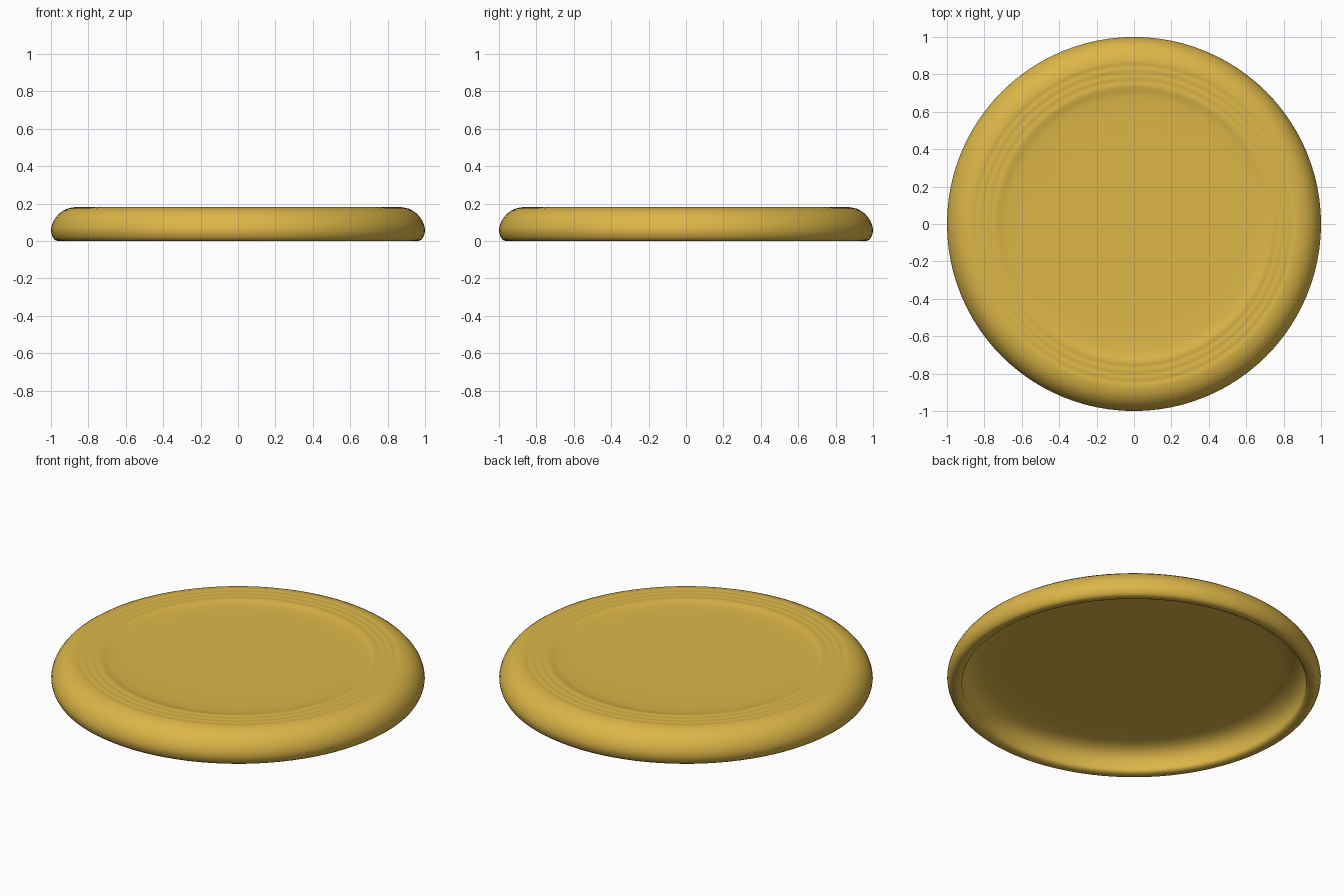
import bpy, bmesh, math

if "Cube" in bpy.data.objects:
    bpy.data.objects.remove(bpy.data.objects["Cube"])

SEGMENTS = 96

# half cross-section (radius, height), from top centre round the rim to underside centre
dish = [(0.0, 0.164), (0.25, 0.1645), (0.45, 0.166), (0.6, 0.168), (0.68, 0.171), (0.71, 0.175), (0.722, 0.179)]

# fine concentric grip ridges on the shoulder
ridges = []
for i in range(4):
    r = 0.735 + i * 0.04
    ridges += [(r, 0.181), (r + 0.01, 0.182), (r + 0.02, 0.181), (r + 0.03, 0.1795)]

rim = [(0.89, 0.1785), (0.912, 0.173), (0.935, 0.162), (0.957, 0.146), (0.975, 0.125),
       (0.988, 0.104), (0.996, 0.082), (1.0, 0.06), (0.998, 0.042), (0.992, 0.024),
       (0.983, 0.009), (0.972, 0.002), (0.96, 0.0), (0.942, 0.001), (0.928, 0.007), (0.921, 0.018)]
inside = [(0.921, 0.035), (0.918, 0.06), (0.908, 0.085), (0.89, 0.107), (0.865, 0.124), (0.83, 0.135),
          (0.78, 0.141), (0.7, 0.143), (0.4, 0.143), (0.0, 0.143)]
profile = dish + ridges + rim + inside

# spin the cross-section into the disc
bm = bmesh.new()
verts = [bm.verts.new((r, 0, z)) for r, z in profile]
edges = [bm.edges.new(pair) for pair in zip(verts, verts[1:])]
bmesh.ops.spin(bm, geom=verts + edges, cent=(0, 0, 0), axis=(0, 0, 1),
               angle=math.tau, steps=SEGMENTS, use_duplicate=False)
bmesh.ops.remove_doubles(bm, verts=bm.verts, dist=1e-4)
bmesh.ops.recalc_face_normals(bm, faces=bm.faces)
mesh = bpy.data.meshes.new("flying_disc")
bm.to_mesh(mesh)
bm.free()

disc = bpy.data.objects.new("flying_disc", mesh)
bpy.context.collection.objects.link(disc)
mat = bpy.data.materials.new("yellow_plastic")
mat.diffuse_color = (0.72, 0.47, 0.065, 1)
mat.use_nodes = True
mat.node_tree.nodes["Principled BSDF"].inputs["Base Color"].default_value = mat.diffuse_color
mesh.materials.append(mat)

# smooth shading
bpy.context.view_layer.objects.active = disc
disc.select_set(True)
bpy.ops.object.shade_smooth_by_angle(angle=math.radians(50))
